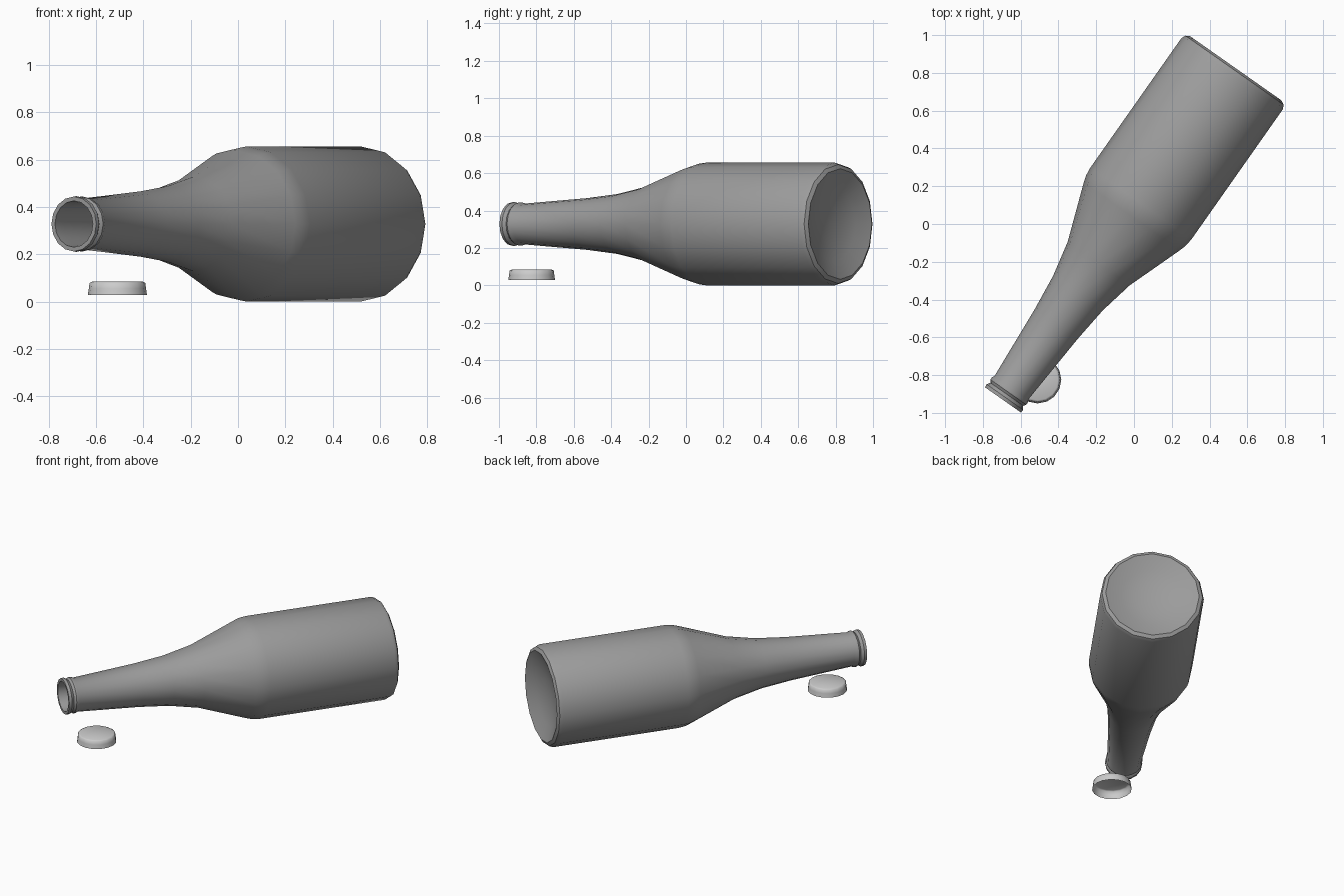
import bpy, bmesh
from math import radians, sin, cos, pi
from mathutils import Matrix, Vector

if "Cube" in bpy.data.objects:
    bpy.data.objects.remove(bpy.data.objects["Cube"])


def lathe(name, profile, sides, matrix, angle, flip=False):
    """Revolve (radius, height) points about z; radius 0 makes a pole."""
    bm = bmesh.new()
    rings = []
    for r, h in profile:
        if r == 0:
            rings.append([bm.verts.new((0, 0, h))] * sides)
        else:
            rings.append([bm.verts.new((r * cos(2 * pi * i / sides),
                                        r * sin(2 * pi * i / sides), h))
                          for i in range(sides)])
    for a, b in zip(rings, rings[1:]):
        for i in range(sides):
            j = (i + 1) % sides
            bm.faces.new(list(dict.fromkeys((a[i], a[j], b[j], b[i]))))
    bmesh.ops.recalc_face_normals(bm, faces=bm.faces)
    bm.transform(matrix)
    mesh = bpy.data.meshes.new(name)
    bm.to_mesh(mesh)
    bm.free()
    obj = bpy.data.objects.new(name, mesh)
    bpy.context.collection.objects.link(obj)
    bpy.ops.object.select_all(action='DESELECT')
    obj.select_set(True)
    bpy.context.view_layer.objects.active = obj
    bpy.ops.object.shade_smooth_by_angle(angle=radians(angle))
    return obj


# Bottle: inner neck, lip, collar, neck, shoulder, body, hollowed base
bottle_profile = [
    (0, 0.50), (0.112, 0.48), (0.096, 0.06), (0.098, 0.0),
    (0.116, 0.0), (0.118, 0.018), (0.106, 0.036), (0.116, 0.05),
    (0.116, 0.064), (0.109, 0.08), (0.138, 0.488), (0.160, 0.69),
    (0.200, 0.88), (0.311, 1.186), (0.323, 1.225), (0.328, 1.27),
    (0.328, 2.110), (0.318, 2.133), (0.296, 2.145),
    (0.20, 2.105), (0.10, 2.085), (0, 2.078)]

# Lying on its side, mouth toward front left
axis = Vector((cos(radians(54.9)), sin(radians(54.9)), 0))
up = Vector((0, 0, 1))
lay = Matrix((up, axis.cross(up), axis)).transposed()
lay = Matrix.Translation((-0.694, -0.931, 0.328)) @ lay.to_4x4()
bottle = lathe("bottle", bottle_profile, 16, lay, 30)

# Dark glass
glass = bpy.data.materials.new("dark_glass")
glass.diffuse_color = (0.33, 0.33, 0.33, 1)
glass.use_nodes = True
glass.node_tree.nodes["Principled BSDF"].inputs["Base Color"].default_value = glass.diffuse_color
bottle.data.materials.append(glass)

# Loose cap: thin shell, closed top, open underside
cap_profile = [(0, 0.085), (0.108, 0.084), (0.118, 0.079),
               (0.121, 0.055), (0.125, 0.028)]
lathe("bottle_cap", cap_profile, 16,
      Matrix.Translation((-0.510, -0.825, 0)), 180)
